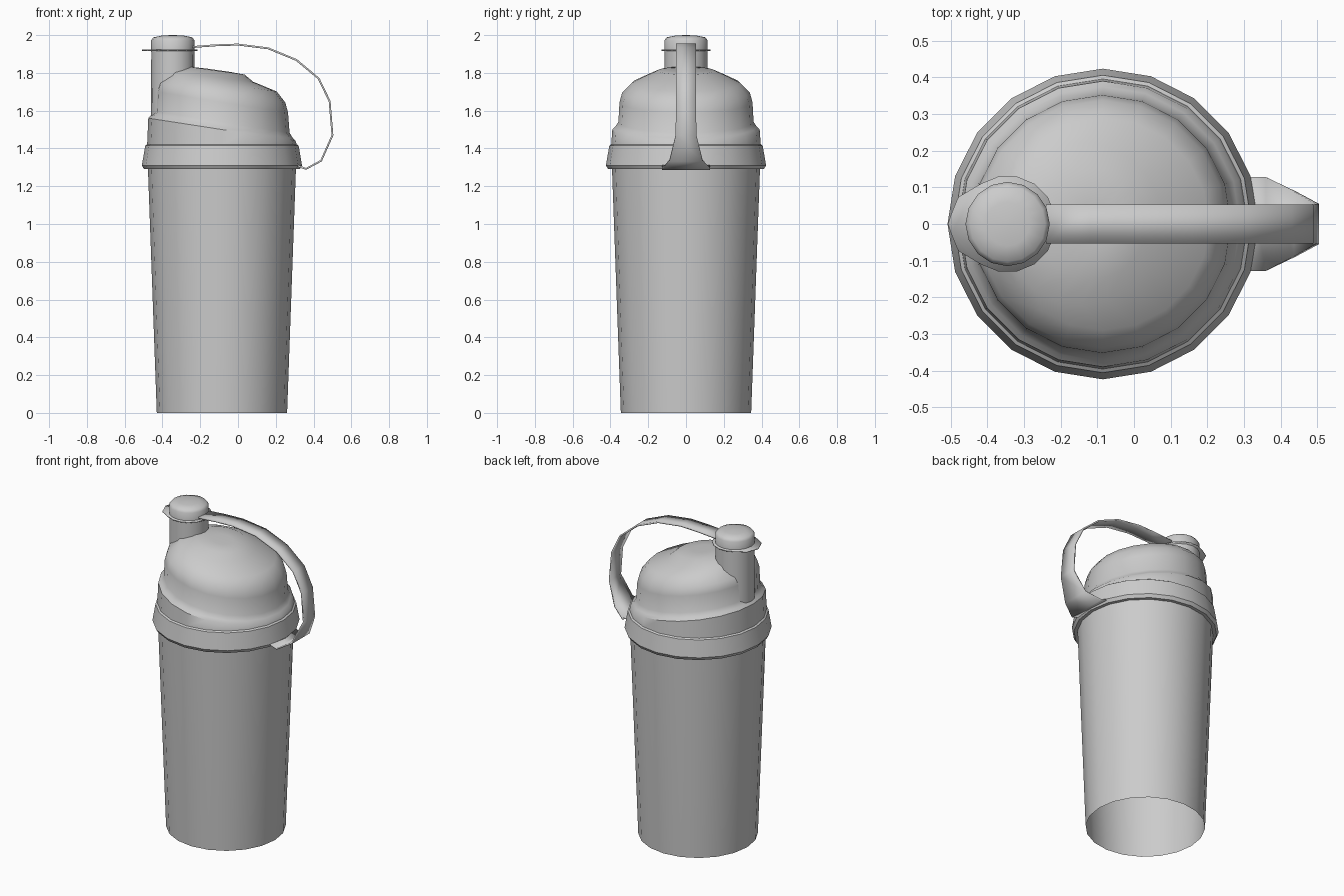
import bpy, bmesh, math

if "Cube" in bpy.data.objects:
    bpy.data.objects.remove(bpy.data.objects["Cube"])

CX = -0.085   # axis of the cup
SX = -0.345   # axis of the spout


def finish(name, bm, angle=35, thickness=0.0):
    bmesh.ops.recalc_face_normals(bm, faces=bm.faces)
    me = bpy.data.meshes.new(name)
    bm.to_mesh(me)
    bm.free()
    ob = bpy.data.objects.new(name, me)
    bpy.context.collection.objects.link(ob)
    bpy.ops.object.select_all(action='DESELECT')
    ob.select_set(True)
    bpy.context.view_layer.objects.active = ob
    bpy.ops.object.shade_smooth_by_angle(angle=math.radians(angle))
    if thickness:
        mod = ob.modifiers.new("thickness", 'SOLIDIFY')
        mod.thickness = thickness
        mod.offset = 0
    return ob


def rings(name, profile, n=20, cap=False, angle=35):
    """Skin circles given as (centre x, radius, centre z, downward slope along x)."""
    bm = bmesh.new()
    loops = []
    for cx, r, z, slope in profile:
        loop = []
        for i in range(n):
            a = 2 * math.pi * i / n
            dx = r * math.cos(a)
            loop.append(bm.verts.new((cx + dx, r * math.sin(a), z - slope * dx)))
        loops.append(loop)
    for a, b in zip(loops, loops[1:]):
        for i in range(n):
            j = (i + 1) % n
            bm.faces.new((a[i], a[j], b[j], b[i]))
    if cap:
        bm.faces.new(loops[-1])
    return finish(name, bm, angle)


# Tapered cup, open underneath
rings("cup", [(CX, 0.345, 0, 0), (CX, 0.392, 1.30, 0), (CX, 0.395, 1.41, 0)])

# Screw collar
rings("collar", [(CX, 0.39, 1.29, 0), (CX, 0.412, 1.29, 0), (CX, 0.424, 1.31, 0),
                 (CX, 0.406, 1.415, 0), (CX, 0.394, 1.423, 0)])

# Lid: slanted shoulder band, tilted dome and raised top
rings("lid", [
    (CX, 0.396, 1.42, 0), (CX, 0.390, 1.50, 0.155), (CX, 0.375, 1.515, 0.16),
    (CX, 0.358, 1.54, 0.16), (CX - 0.002, 0.352, 1.645, 0.16),
    (CX - 0.002, 0.338, 1.695, 0.155), (CX, 0.290, 1.745, 0.15),
    (-0.142, 0.222, 1.780, 0.12), (-0.115, 0.150, 1.812, 0.14),
    (-0.11, 0.06, 1.815, 0.14)], cap=True, angle=40)

# Spout tube
rings("spout", [(SX, 0.116, 1.55, 0), (SX, 0.114, 1.92, 0)], n=16)

# Spout cap
rings("spout_cap", [(SX, 0.115, 1.91, 0), (SX, 0.115, 1.972, 0), (SX, 0.103, 1.988, 0),
                    (SX, 0.06, 1.997, 0), (SX, 0.01, 2.0, 0)], n=16, cap=True, angle=50)

# Thin cap flange, drawn out to a thumb tab on the left
bm = bmesh.new()
outline = []
for i in range(16):
    a = 2 * math.pi * (i + 0.5) / 16
    outline.append((SX + 0.132 * math.cos(a), 0.132 * math.sin(a)))
outline = [(x - 0.025 if x < SX - 0.08 else x, y) for x, y in outline]
outline.insert(8, (-0.508, 0))
bm.faces.new([bm.verts.new((x, y, 1.92)) for x, y in outline])
finish("cap_flange", bm, thickness=0.006)

# Strap from cap to collar: (x, z, half width)
path = [(-0.24, 1.937, 0.053), (-0.12, 1.946, 0.053), (0.0, 1.950, 0.053),
        (0.16, 1.930, 0.053), (0.31, 1.868, 0.053), (0.427, 1.77, 0.053),
        (0.485, 1.65, 0.053), (0.50, 1.47, 0.055), (0.44, 1.335, 0.088),
        (0.36, 1.292, 0.128), (0.31, 1.31, 0.128)]
bm = bmesh.new()
rows = [[bm.verts.new((x, s * w, z)) for s in (-1, 1)] for x, z, w in path]
for a, b in zip(rows, rows[1:]):
    bm.faces.new((a[0], a[1], b[1], b[0]))
finish("strap", bm, angle=20, thickness=0.01)
